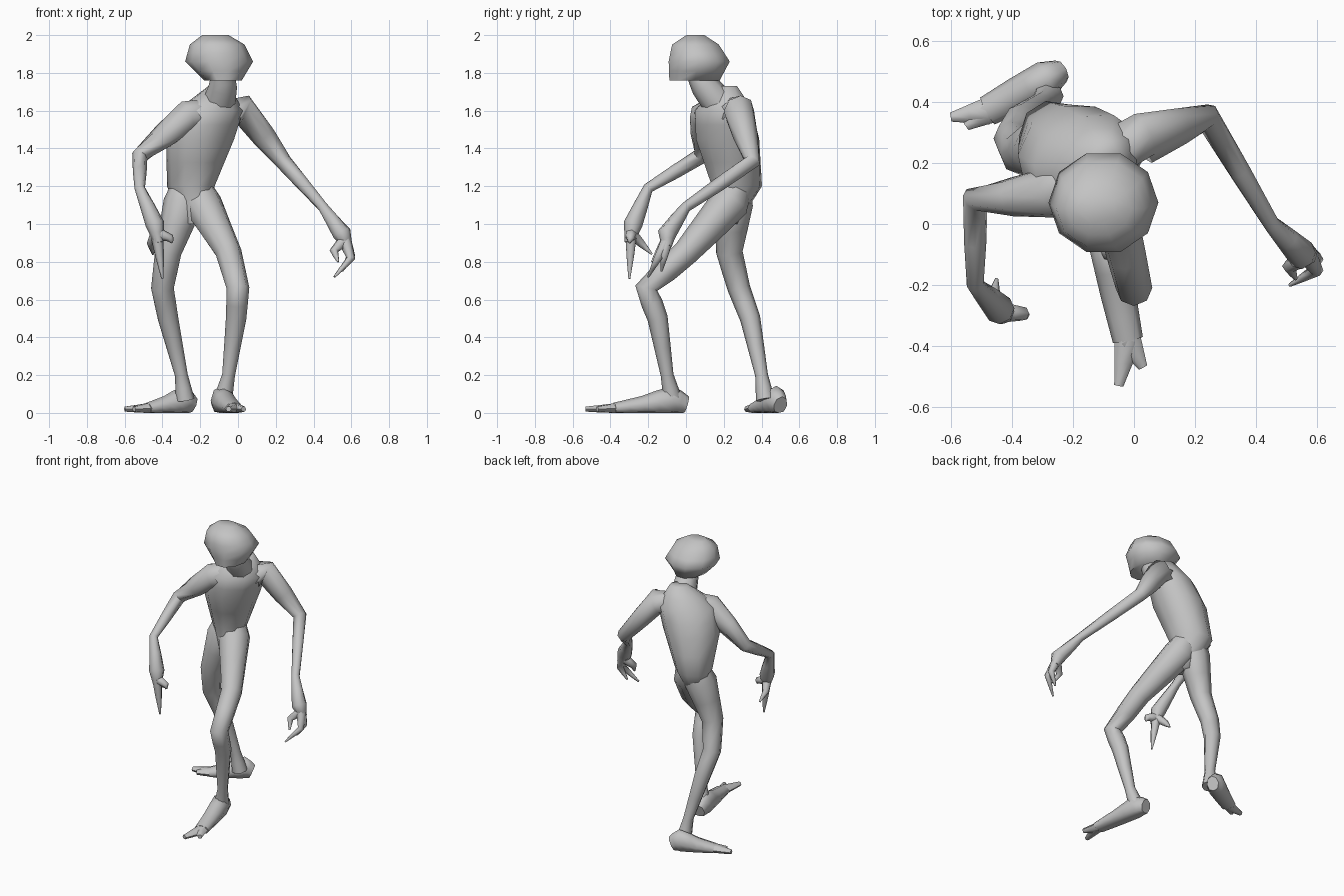
import bpy, bmesh, math
from mathutils import Vector

cube = bpy.data.objects.get("Cube")
if cube:
    bpy.data.objects.remove(cube, do_unlink=True)

skin = bpy.data.materials.new("grey_skin")
skin.use_nodes = True
grey = (0.55, 0.55, 0.55, 1)
skin.diffuse_color = grey
skin.node_tree.nodes["Principled BSDF"].inputs["Base Color"].default_value = grey
UP = Vector((0, 0, 1))


def finish(name, bm):
    """Turn a bmesh into a smooth-shaded object."""
    bmesh.ops.recalc_face_normals(bm, faces=bm.faces)
    mesh = bpy.data.meshes.new(name)
    bm.to_mesh(mesh)
    bm.free()
    mesh.materials.append(skin)
    obj = bpy.data.objects.new(name, mesh)
    bpy.context.collection.objects.link(obj)
    bpy.ops.object.select_all(action='DESELECT')
    obj.select_set(True)
    bpy.context.view_layer.objects.active = obj
    bpy.ops.object.shade_smooth_by_angle(angle=math.radians(65))


def with_midpoints(values):
    """Insert the average between each pair of neighbours."""
    result = [values[0]]
    for before, after in zip(values, values[1:]):
        result += [(before + after) / 2, after]
    return result


def loft(name, path, widths, depths=None, side=(1, 0, 0), sides=8, level=False):
    """Skin oval rings along a path, kept above the ground."""
    centres = with_midpoints([Vector(point) for point in path])
    across = with_midpoints(widths)
    through = with_midpoints(depths or widths)
    bm = bmesh.new()
    rings = []
    for i, centre in enumerate(centres):
        before = centre - centres[max(i - 1, 0)]
        after = centres[min(i + 1, len(centres) - 1)] - centre
        along = UP if level else (before.normalized() + after.normalized()).normalized()
        u = Vector(side)
        u = (u - along * u.dot(along)).normalized()
        v = along.cross(u)
        ring = []
        for k in range(sides):
            angle = math.tau * k / sides
            point = (centre + u * across[i] * math.cos(angle)
                     + v * through[i] * math.sin(angle))
            point.z = max(point.z, 0)
            ring.append(bm.verts.new(point))
        rings.append(ring)
    for low, high in zip(rings, rings[1:]):
        for k in range(sides):
            n = (k + 1) % sides
            bm.faces.new((low[k], low[n], high[n], high[k]))
    bm.faces.new(rings[0])
    bm.faces.new(rings[-1])
    finish(name, bm)


def arm(side_name, joints, fingers):
    """Arm from buried shoulder to palm, with hooked fingers."""
    loft(side_name + "_arm", joints, (.08, .085, .045, .028, .05, .025))
    palm = (Vector(joints[-1]) + Vector(joints[-2])) / 2
    for i, (tip, bend) in enumerate(fingers, 1):
        knuckle = (palm + Vector(tip)) / 2 + Vector((bend, 0, 0))
        loft(f"{side_name}_finger_{i}", (palm, knuckle, tip), (.035, .023, .006), sides=6)


def leg(side_name, joints, heel, ball, toes):
    """Leg from buried hip to ankle, with a flat-soled foot and two toes."""
    loft(side_name + "_leg", joints, (.07, .105, .07, .06, .054, .034, .05))
    heel, ball = Vector(heel), Vector(ball)
    heights = (.05, .08, .05, .03)
    path = [heel.lerp(ball, t) + UP * h * .8 for t, h in zip((0, .2, .6, 1), heights)]
    sideways = (ball - heel).cross(UP)
    loft(side_name + "_foot", path, (.04, .062, .058, .05), heights, sideways)
    for i, tip in enumerate(toes, 1):
        loft(f"{side_name}_toe_{i}", (path[-1], Vector(tip) + UP * .02),
             (.045, .015), (.03, .015), sideways, sides=6)


# Head with a flat underside and a forward chin, on a leaning neck
loft("head", ((-.08, .045, 1.76), (-.1, .07, 1.86), (-.11, .05, 1.95), (-.12, .05, 2)),
     (.1, .18, .145, .07), (.14, .17, .13, .05), sides=10, level=True)
loft("neck", ((-.12, .24, 1.56), (-.08, .1, 1.73), (-.08, .06, 1.8)), (.1, .075, .06))

# Twisted torso
loft("torso", ((-.23, .21, 1), (-.25, .27, 1.2), (-.2, .22, 1.45),
               (-.15, .2, 1.6), (-.1, .22, 1.73)),
     (.05, .12, .185, .19, .06), (.07, .14, .17, .15, .05),
     side=(.8, .5, 0), sides=10, level=True)

# Arms
arm("left", ((-.08, .24, 1.58), (.03, .28, 1.6), (.24, .35, 1.33),
             (.45, 0, 1.09), (.55, -.1, .95), (.58, -.1, .88)),
    (((.51, -.2, .72), .06), ((.53, -.18, .8), -.04), ((.55, -.13, .75), .04)))
arm("right", ((-.18, .15, 1.58), (-.27, .1, 1.57), (-.52, .08, 1.36),
              (-.52, -.2, 1.19), (-.44, -.28, 1), (-.42, -.3, .9)),
    (((-.4, -.3, .71), 0), ((-.35, -.3, .9), .03), ((-.45, -.18, .84), -.02)))

# Legs: left striding forward, right trailing
leg("left", ((-.24, .28, 1.24), (-.19, .23, 1.11), (-.05, 0, .85), (0, -.21, .66),
             (-.01, -.15, .5), (-.05, -.1, .2), (-.08, -.07, .07)),
    (-.1, 0, 0), (-.02, -.38, 0), ((-.05, -.53, 0), (.03, -.47, 0)))
leg("right", ((-.27, .28, 1.24), (-.29, .25, 1.11), (-.37, .23, .85), (-.4, .28, .66),
              (-.37, .34, .5), (-.3, .4, .2), (-.28, .42, .07)),
    (-.24, .5, 0), (-.48, .37, 0), ((-.6, .35, 0), (-.55, .32, 0)))
